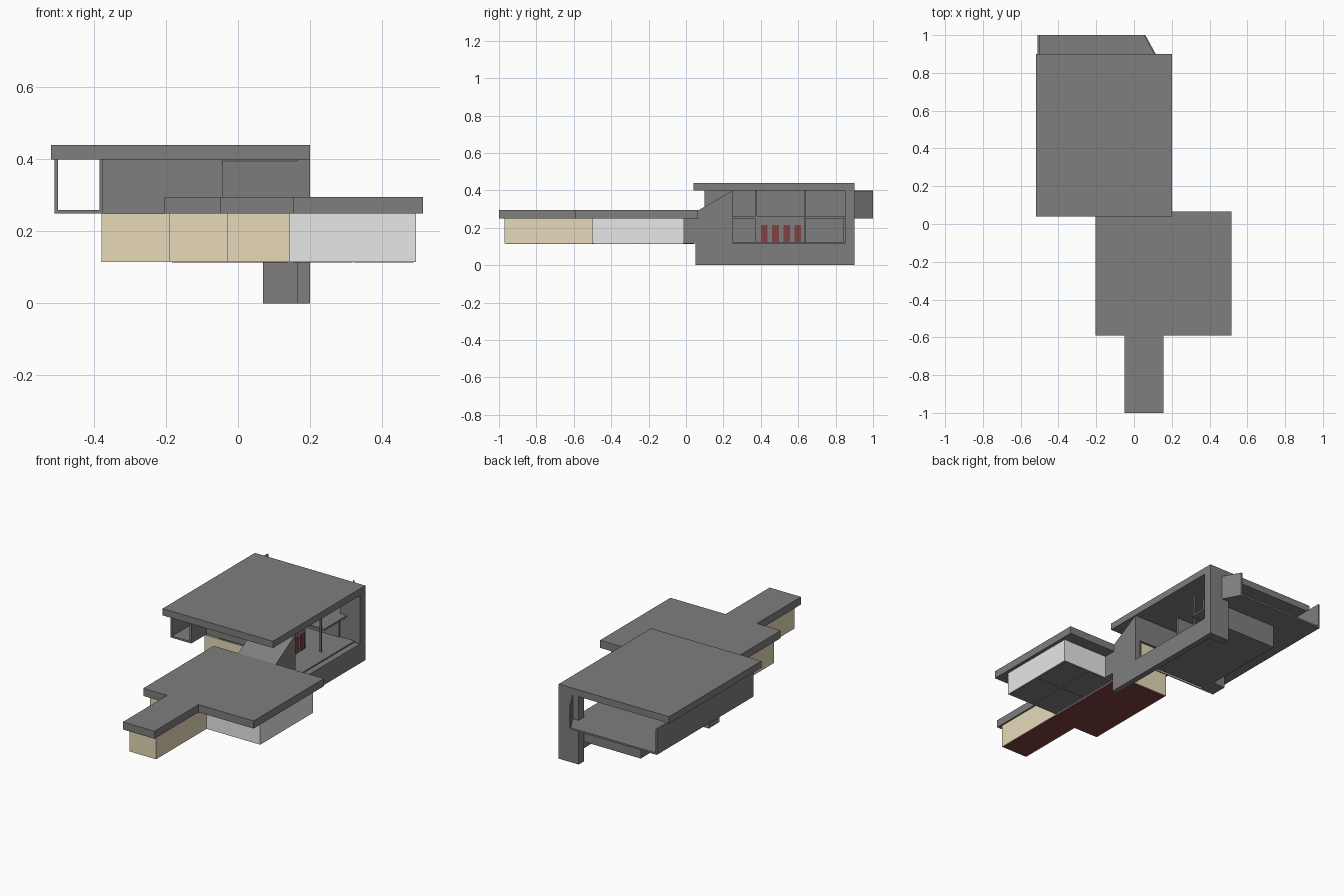
import bpy, bmesh


def material(name, rgb):
    m = bpy.data.materials.new(name)
    m.diffuse_color = (*rgb, 1)
    return m


GREY = material("concrete_grey", (0.21, 0.21, 0.21))
WHITE = material("light_grey", (0.88, 0.88, 0.88))
CREAM = material("cream", (0.88, 0.77, 0.54))
RED = material("dark_red", (0.23, 0.05, 0.052))


def prism(name, pts, lo, hi, mat, axis="z"):
    """Extrude a flat outline: (x, y) along z, or (y, z) along x."""
    bm = bmesh.new()
    place = (lambda p, t: (p[0], p[1], t)) if axis == "z" else (lambda p, t: (t, p[0], p[1]))
    a = [bm.verts.new(place(p, lo)) for p in pts]
    b = [bm.verts.new(place(p, hi)) for p in pts]
    n = len(pts)
    bm.faces.new(a)
    bm.faces.new(b)
    for i in range(n):
        j = (i + 1) % n
        bm.faces.new((a[i], a[j], b[j], b[i]))
    bmesh.ops.recalc_face_normals(bm, faces=bm.faces)
    me = bpy.data.meshes.new(name)
    bm.to_mesh(me)
    bm.free()
    me.materials.append(mat)
    ob = bpy.data.objects.new(name, me)
    bpy.context.collection.objects.link(ob)
    return ob


def box(name, x0, x1, y0, y1, z0, z1, mat=GREY):
    return prism(name, [(x0, y0), (x1, y0), (x1, y1), (x0, y1)], z0, z1, mat)


# Roofs
box("upper_roof", -0.52, 0.20, 0.04, 0.90, 0.40, 0.44)
prism("lower_roof", [(-0.05, -1), (0.155, -1), (0.155, -0.59), (0.515, -0.59),
                     (0.515, 0.065), (-0.205, 0.065), (-0.205, -0.59), (-0.05, -0.59)],
      0.25, 0.295, GREY)

# Cream front wing with dark red underside
prism("front_wing", [(-0.03, -0.97), (0.145, -0.97), (0.145, 0.05), (-0.19, 0.05),
                     (-0.19, -0.55), (-0.03, -0.55)], 0.115, 0.25, CREAM)
prism("wing_underside", [(-0.023, -0.963), (0.138, -0.963), (0.138, 0.043), (-0.183, 0.043),
                         (-0.183, -0.543), (-0.023, -0.543)], 0.113, 0.117, RED)

# Light side room with four dark underside panels
box("side_room", 0.145, 0.495, -0.50, -0.01, 0.115, 0.25, WHITE)
for i in range(2):
    for j in range(2):
        x, y = 0.152 + i * 0.170, -0.493 + j * 0.240
        box("side_room_underside", x, x + 0.166, y, y + 0.236, 0.113, 0.117)

# Entrance: sloped side wall, joining block and sloped panel
prism("sloped_side_wall", [(0.05, 0), (0.25, 0), (0.25, 0.40), (0.06, 0.29), (0.05, 0.25)],
      0.165, 0.20, GREY, "x")
box("joining_wall", 0.145, 0.20, -0.01, 0.05, 0.115, 0.25)
prism("sloped_panel", [(0.06, 0.28), (0.06, 0.29), (0.25, 0.40), (0.25, 0.39)],
      -0.045, 0.165, GREY, "x")
prism("sloped_panel_end", [(0.05, 0.25), (0.06, 0.29), (0.25, 0.40), (0.25, 0.25)],
      -0.045, -0.037, GREY, "x")

# Right side: low wall and tall rear wall
box("low_wall", 0.165, 0.20, 0.25, 0.85, 0, 0.115)
box("rear_wall", 0.07, 0.20, 0.85, 0.90, 0, 0.40)

# Lower room, its cream front and red slats
box("lower_floor", -0.30, 0.165, 0.25, 0.85, 0.115, 0.123)
box("lower_room", -0.30, 0.0, 0.37, 0.63, 0.123, 0.25)
box("lower_rear_wall", -0.30, 0.07, 0.842, 0.85, 0.115, 0.25)
box("lower_left_wall", -0.30, -0.292, 0.25, 0.85, 0.115, 0.25)
box("lower_front_block", -0.38, -0.292, 0.238, 0.33, 0.115, 0.25)
box("lower_front_wall", -0.38, 0.145, 0.23, 0.238, 0.115, 0.25, CREAM)
for y in (0.40, 0.46, 0.52, 0.58):
    box("red_slat", 0.0, 0.006, y, y + 0.036, 0.125, 0.215, RED)

# Upper floor with open rear balcony
prism("upper_floor", [(-0.51, 0.10), (-0.375, 0.10), (-0.375, 0.25), (0.0, 0.25), (0.0, 0.64),
                      (0.115, 0.64), (0.115, 0.90), (0.06, 1.0), (-0.51, 1.0)],
      0.25, 0.26, GREY)
box("upper_left_wall", -0.51, -0.50, 0.10, 1.0, 0.26, 0.40)
box("front_bay_wall", -0.385, -0.375, 0.10, 0.25, 0.26, 0.40)
box("upper_front_wall", -0.385, 0.165, 0.242, 0.25, 0.25, 0.40)
prism("balcony_slanted_fin", [(0.052, 1.0), (0.06, 1.0), (0.115, 0.90), (0.107, 0.90)],
      0.26, 0.395, GREY)

# Inner partitions and post
box("front_partition", -0.20, 0.0, 0.37, 0.38, 0.26, 0.40)
box("rear_partition", -0.20, 0.03, 0.63, 0.64, 0.26, 0.40)
box("post", 0.09, 0.10, 0.63, 0.64, 0.123, 0.40)
